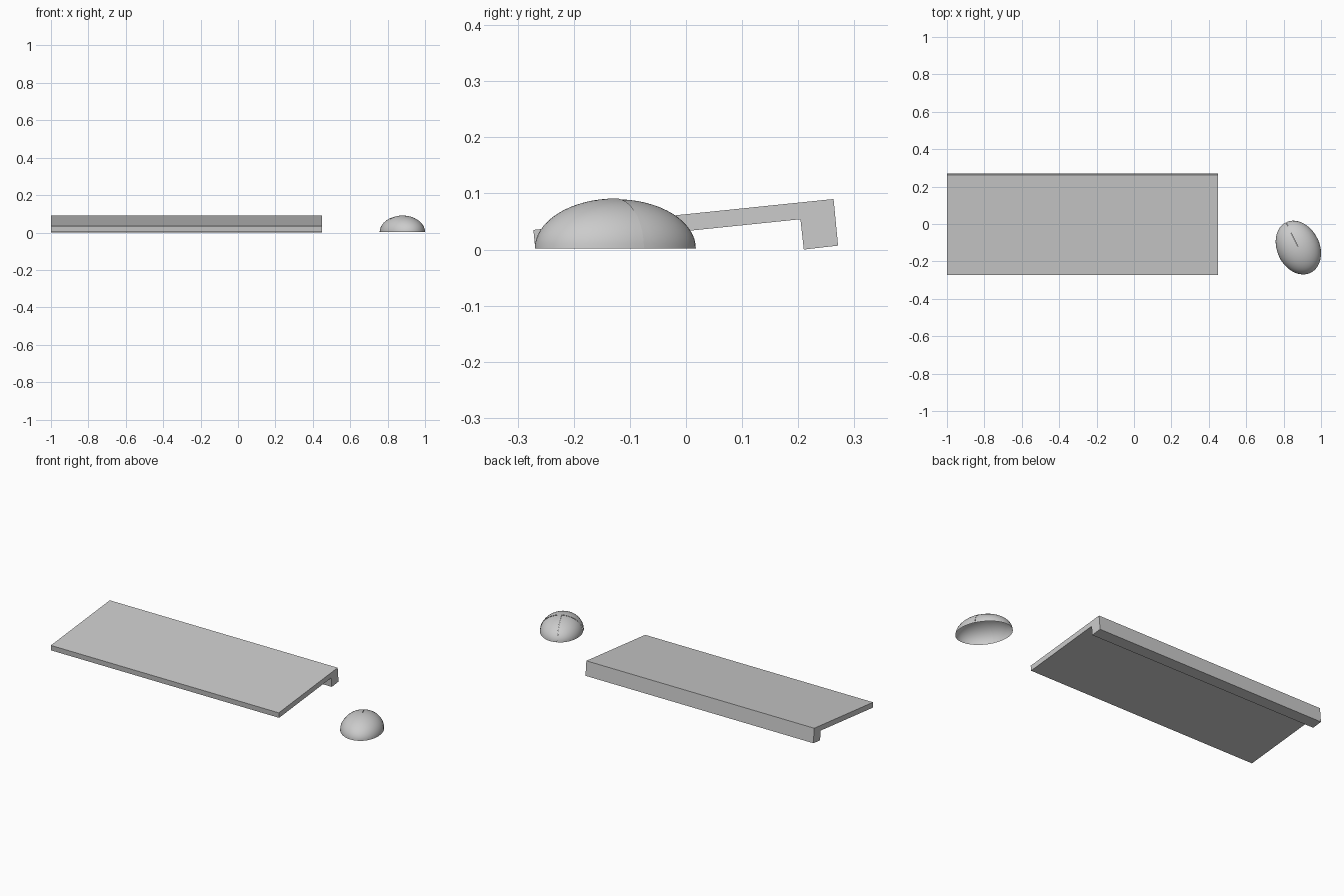
import bpy, bmesh
from math import sin, cos, pi, radians
from mathutils import Matrix, Vector

if "Cube" in bpy.data.objects:
    bpy.data.objects.remove(bpy.data.objects["Cube"])


def make_object(name, bm):
    mesh = bpy.data.meshes.new(name)
    bmesh.ops.recalc_face_normals(bm, faces=bm.faces)
    bm.to_mesh(mesh)
    bm.free()
    obj = bpy.data.objects.new(name, mesh)
    bpy.context.collection.objects.link(obj)
    return obj


# Keyboard: tilted plate with a rear foot, side profile (y, z) extruded along x
profile = [(-0.272, 0.035), (-0.269, 0.005), (0.204, 0.054),
           (0.210, 0.0), (0.271, 0.007), (0.263, 0.090)]
bm = bmesh.new()
side = bm.faces.new([bm.verts.new((-1.0, y, z)) for y, z in profile])
ext = bmesh.ops.extrude_face_region(bm, geom=[side], use_keep_orig=True)
bmesh.ops.translate(bm, vec=(1.45, 0, 0),
                    verts=[g for g in ext["geom"] if isinstance(g, bmesh.types.BMVert)])
make_object("keyboard", bm)


# Mouse: hollow half-ellipsoid built from spun quarter arcs
def dome_part(name, start, end, scale, shift=0.0):
    bm = bmesh.new()
    arc = [bm.verts.new((cos(t) * cos(start), cos(t) * sin(start), sin(t)))
           for t in (i * pi / 32 for i in range(17))]
    edges = [bm.edges.new(p) for p in zip(arc, arc[1:])]
    bmesh.ops.spin(bm, geom=arc + edges, cent=(0, 0, 0), axis=(0, 0, 1),
                   angle=end - start, steps=round((end - start) * 32 / pi))
    bmesh.ops.remove_doubles(bm, verts=bm.verts, dist=1e-5)
    size = Vector((0.114, 0.151, 0.089)) * scale
    bm.transform(Matrix.Translation((0.878, -0.125, 0.002))
                 @ Matrix.Rotation(radians(26), 4, 'Z')
                 @ Matrix.Translation((shift, 0, 0))
                 @ Matrix.Diagonal((*size, 1)))
    obj = make_object(name, bm)
    # Normals face outwards on the open shell
    if sum(p.normal.z for p in obj.data.polygons) < 0:
        obj.data.flip_normals()
    for p in obj.data.polygons:
        p.use_smooth = True


dome_part("mouse_palm_shell", pi, 2 * pi, 1.0)
dome_part("mouse_right_button", 0, pi / 2, 0.985, 0.0004)
dome_part("mouse_left_button", pi / 2, pi, 0.985, -0.0004)
